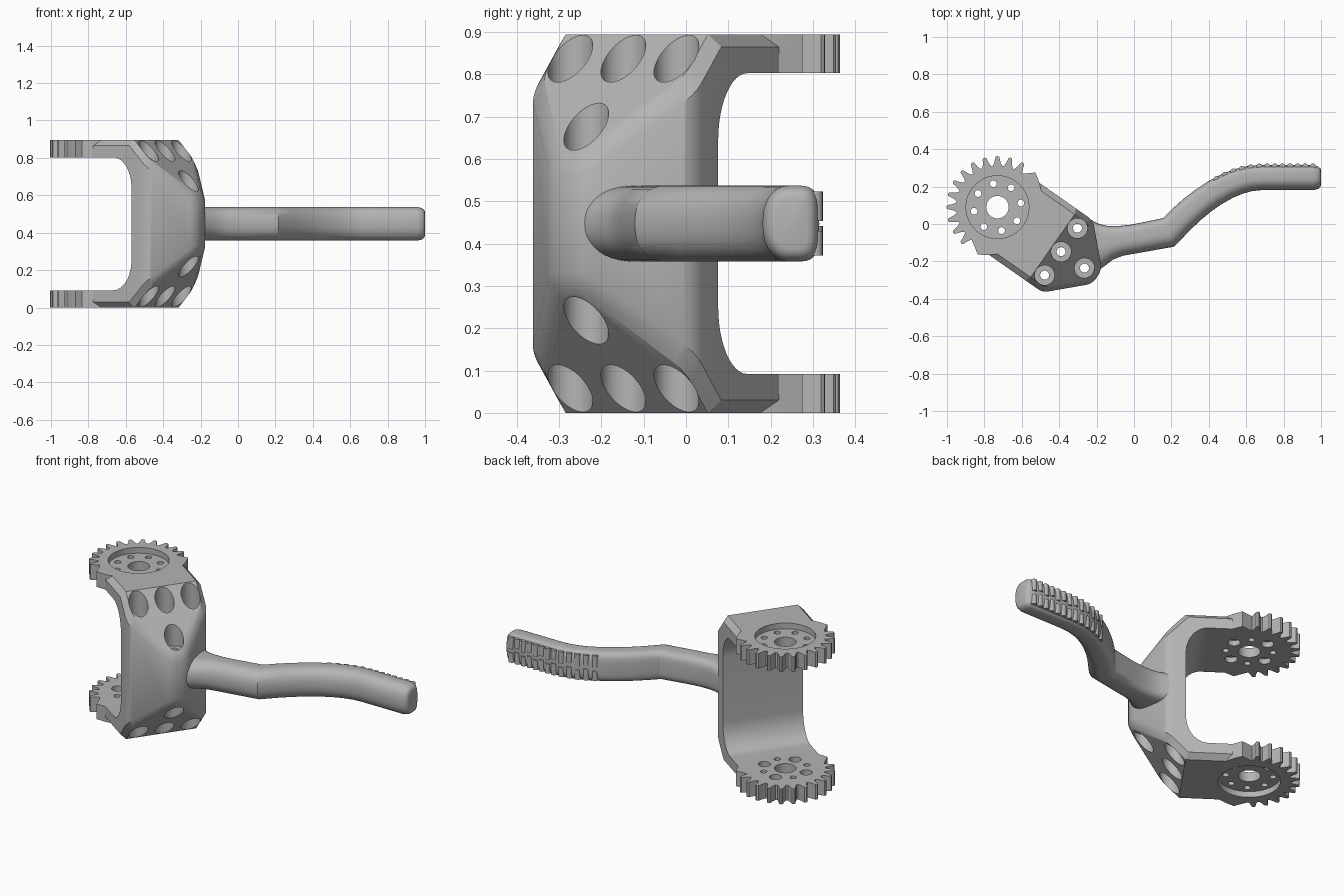
import bpy, bmesh, math
from mathutils import Vector

cube = bpy.data.objects.get("Cube")
if cube:
    bpy.data.objects.remove(cube)

grey = bpy.data.materials.new("plain grey")
grey.use_nodes = True
COLOUR = (0.46, 0.46, 0.46, 1)
grey.diffuse_color = COLOUR
grey.node_tree.nodes["Principled BSDF"].inputs["Base Color"].default_value = COLOUR

H, ARM = 0.895, 0.092          # total height, arm thickness
TURN, PIVOT = math.radians(-35), (-0.73, 0.09, 0)


def add(name, bm, yoke=False, helper=False):
    """Turn a bmesh into an object; yoke parts are modelled around the gear axis."""
    bmesh.ops.recalc_face_normals(bm, faces=bm.faces)
    mesh = bpy.data.meshes.new(name)
    bm.to_mesh(mesh)
    bm.free()
    mesh.materials.append(grey)
    ob = bpy.data.objects.new(name, mesh)
    bpy.context.collection.objects.link(ob)
    if yoke:
        ob.location, ob.rotation_euler = PIVOT, (0, 0, TURN)
    ob.hide_render = helper
    if helper:
        ob.hide_set(True)
    return ob


def extrude(bm, pts, vec):
    """Add a closed prism from a planar outline."""
    face = bm.faces.new([bm.verts.new(p) for p in pts])
    res = bmesh.ops.extrude_face_region(bm, geom=[face], use_keep_orig=True)
    verts = [g for g in res["geom"] if isinstance(g, bmesh.types.BMVert)]
    bmesh.ops.translate(bm, verts=verts, vec=vec)


def cylinder(bm, u, v, r, z0, z1, n=40):
    ring = [(u + r * math.cos(i * math.tau / n), v + r * math.sin(i * math.tau / n), z0) for i in range(n)]
    extrude(bm, ring, (0, 0, z1 - z0))


def boolean(ob, other, op):
    m = ob.modifiers.new(other.name, 'BOOLEAN')
    m.object, m.operation, m.solver = other, op, 'EXACT'


# Yoke body: pointed block with rounded corners
bm = bmesh.new()
half = [(0.11, 0.235), (0.46, 0.235), (0.65, 0.045)]
outline = half + [(u, -v) for u, v in reversed(half)]
extrude(bm, [(u, v, 0) for u, v in outline], (0, 0, H))
corners = [e for e in bm.edges if abs(e.verts[0].co.z - e.verts[1].co.z) > 0.5 and e.verts[0].co.x > 0.3]
bmesh.ops.bevel(bm, geom=corners, offset=0.03, segments=4, profile=0.5, affect='EDGES')

# Sloping faces at top and bottom
for z, s in ((H, 1), (0, -1)):
    bmesh.ops.bisect_plane(bm, geom=bm.verts[:] + bm.edges[:] + bm.faces[:], dist=1e-5,
                           plane_co=(0.36, 0, z), plane_no=(1.05, 0, s), clear_outer=True)
    bmesh.ops.holes_fill(bm, edges=[e for e in bm.edges if e.is_boundary])
bmesh.ops.recalc_face_normals(bm, faces=bm.faces)

# Chamfer where the sides meet the flat and sloping faces
rim = [e for e in bm.edges if sum(abs(f.normal.z) < 0.1 for f in e.link_faces) == 1
       and sum(v.co.x for v in e.verts) > 0.24]
bmesh.ops.bevel(bm, geom=rim, offset=0.03, segments=1, affect='EDGES', clamp_overlap=True)
yoke = add("yoke", bm, yoke=True)

# Opening between the arms
bm = bmesh.new()
arc = [(0.24 + 0.12 * math.sin(a), 0.16 * math.cos(a)) for a in [i * math.pi / 24 for i in range(13)]]
lower = [(u, ARM + 0.16 - z) for u, z in arc]
profile = [(-0.5, ARM)] + lower + [(u, H - z) for u, z in reversed(lower)] + [(-0.5, H - ARM)]
extrude(bm, [(u, -0.5, z) for u, z in profile], (0, 1, 0))
boolean(yoke, add("opening_cutter", bm, True, True), 'DIFFERENCE')

# Toothed arm ends
teeth = []
for c in range(95, 266, 15):
    for da, r in ((-6.3, 0.222), (-4, 0.24), (-2, 0.27), (0, 0.274), (2, 0.27), (4, 0.24), (6.3, 0.222)):
        a = math.radians(c + da)
        teeth.append((r * math.cos(a), r * math.sin(a)))
gear = [(0.16, 0.19), (0.11, 0.235), (0.06, 0.268)] + teeth + [(0.06, -0.268), (0.11, -0.235), (0.16, -0.19)]
for name, z in (("lower_gear", 0), ("upper_gear", H - ARM)):
    bm = bmesh.new()
    extrude(bm, [(u, v, z) for u, v in gear], (0, 0, ARM))
    boolean(yoke, add(name, bm, True, True), 'UNION')

# Through holes: hub, hub screws and bolts
bolts = [(0.415, -0.153), (0.415, 0), (0.415, 0.153), (0.568, 0)]
screws = [(0.127 * math.cos(a), 0.127 * math.sin(a)) for a in [math.radians(45 + 45 * k) for k in range(8)]]
bm = bmesh.new()
cylinder(bm, 0, 0, 0.06, -0.1, 1)
for u, v in screws:
    cylinder(bm, u, v, 0.018, -0.1, 1, 20)
for u, v in bolts:
    cylinder(bm, u, v, 0.024, -0.1, 1, 24)
boolean(yoke, add("hole_cutter", bm, True, True), 'DIFFERENCE')

# Counterbores: hub recesses, inner screw seats and bolt seats
bm = bmesh.new()
cylinder(bm, 0, 0, 0.168, H - 0.035, 1, 64)
cylinder(bm, 0, 0, 0.168, -0.1, 0.035, 64)
for u, v in screws[::2]:
    cylinder(bm, u, v, 0.034, 0.06, H - 0.06, 24)
for u, v in bolts:
    seat = 0.72 if u < 0.5 else 0.6
    cylinder(bm, u, v, 0.053, seat, 1)
    cylinder(bm, u, v, 0.053, -0.1, H - seat)
boolean(yoke, add("counterbore_cutter", bm, True, True), 'DIFFERENCE')

# Handle: lofted D-shaped bar, flared where it joins the yoke
MID, N = H / 2, 40
path = [(-0.215, -0.115, 0.14), (-0.175, -0.11, 0.115), (-0.13, -0.1, 0.092), (-0.07, -0.09, 0.08),
        (0, -0.08, 0.078), (0.185, -0.045, 0.082), (0.25, 0.022, 0.074), (0.31, 0.077, 0.073),
        (0.37, 0.125, 0.072), (0.43, 0.166, 0.071), (0.5, 0.204, 0.07), (0.56, 0.228, 0.069),
        (0.62, 0.243, 0.068), (0.68, 0.248, 0.067), (0.96, 0.248, 0.067), (0.985, 0.248, 0.06),
        (0.996, 0.248, 0.05), (1, 0.248, 0.038)]
centre = [Vector((x, y, MID)) for x, y, w in path]


def normal_at(i):
    d = centre[min(i + 1, len(path) - 1)] - centre[max(i - 1, 0)]
    return Vector((-d.y, d.x, 0)).normalized()


def power(x, e):
    return math.copysign(abs(x) ** (2 / e), x)


bm = bmesh.new()
rings = []
for i, c in enumerate(centre):
    n, w = normal_at(i), path[i][2]
    tall = 0.09 - max(0, 0.067 - w) * (c.x > 0.97)
    ring = []
    for k in range(N):
        t = math.tau * k / N
        e = 4 if math.sin(t) > 0 else 2.3
        ring.append(bm.verts.new(c + n * w * power(math.sin(t), e) + Vector((0, 0, tall * power(math.cos(t), e)))))
    rings.append(ring)
for a, b in zip(rings, rings[1:]):
    for k in range(N):
        bm.faces.new((a[k], a[(k + 1) % N], b[(k + 1) % N], b[k]))
bm.faces.new(rings[0])
bm.faces.new(rings[-1])
handle = add("handle", bm)

# Grip ribs: two staggered rows along the back of the handle
bm = bmesh.new()
for k in range(13):
    x = 0.47 + 0.0405 * k
    i = max(j for j in range(len(path) - 1) if path[j][0] <= x)
    f = (x - path[i][0]) / (path[i + 1][0] - path[i][0])
    n = normal_at(i).lerp(normal_at(i + 1), f).normalized()
    p = centre[i].lerp(centre[i + 1], f) + n * 0.058
    shift = 0.006 if k % 2 else -0.006
    for z0, z1 in ((MID - 0.076, MID - 0.012 + shift), (MID + 0.012 + shift, MID + 0.076)):
        cylinder(bm, p.x, p.y, 0.0175, z0, z1, 16)
ribs = add("grip_ribs", bm)

# Smooth shading with sharp edges kept
bpy.ops.object.select_all(action='DESELECT')
bpy.context.view_layer.objects.active = yoke
yoke.select_set(True)
for m in list(yoke.modifiers):
    bpy.ops.object.modifier_apply(modifier=m.name)
for ob in (handle, ribs):
    ob.select_set(True)
bpy.ops.object.shade_smooth_by_angle(angle=math.radians(30))
